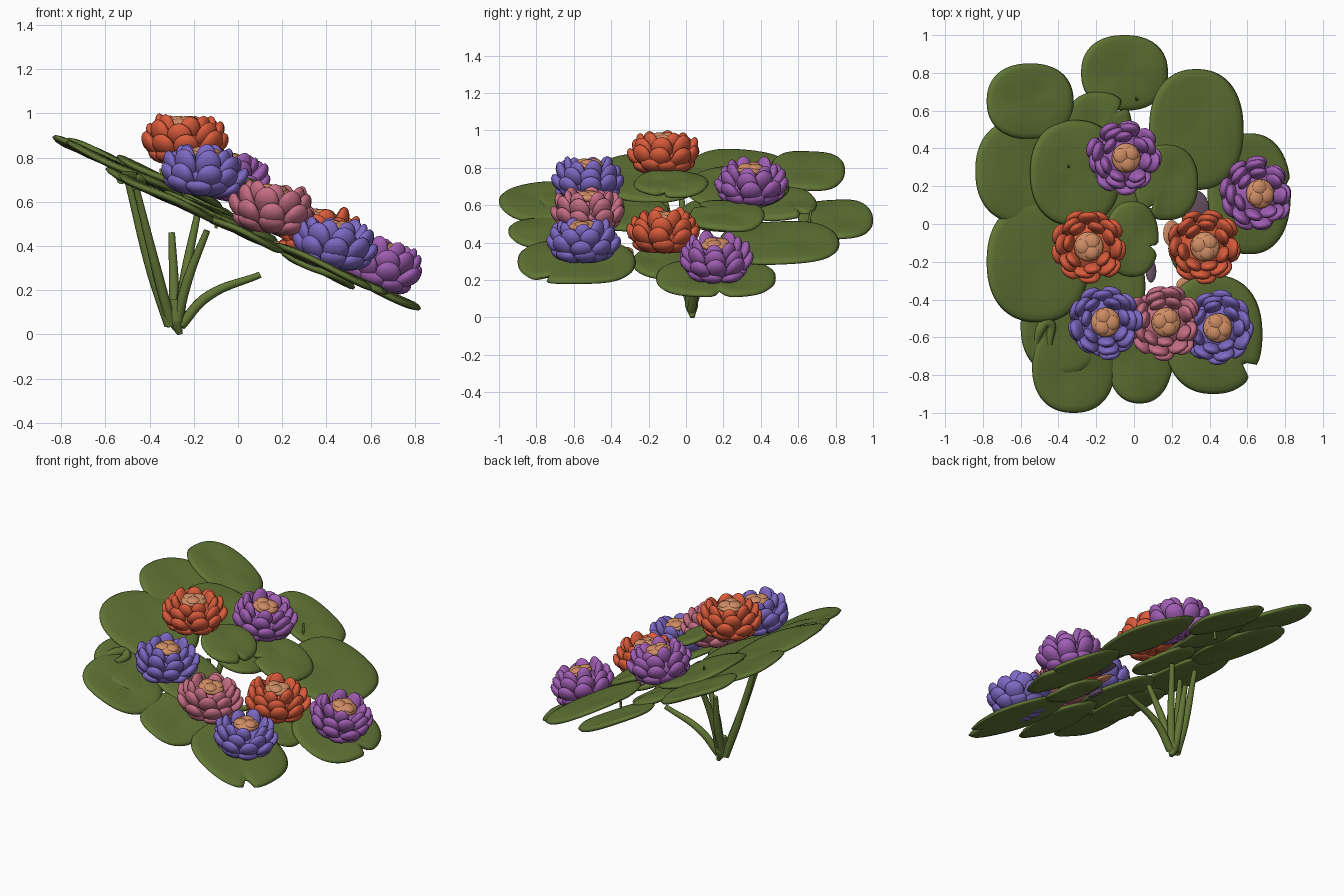
import bpy, bmesh, math, random
from mathutils import Vector, Matrix

if "Cube" in bpy.data.objects:
    bpy.data.objects.remove(bpy.data.objects["Cube"])

random.seed(4)
SLOPE = 0.45


def material(name, rgb):
    m = bpy.data.materials.new(name)
    m.diffuse_color = (*rgb, 1)
    m.use_nodes = True
    m.node_tree.nodes["Principled BSDF"].inputs["Base Color"].default_value = m.diffuse_color
    return m


GREEN = material("leaf green", (0.122, 0.180, 0.036))
RED = material("petal red", (0.70, 0.105, 0.044))
BLUE = material("petal blue", (0.205, 0.140, 0.55))
PINK = material("petal pink", (0.56, 0.155, 0.230))
PURPLE = material("petal purple", (0.350, 0.112, 0.450))
TAN = material("flower centre tan", (0.62, 0.262, 0.127))
MAUVE = material("faded mauve", (0.16, 0.10, 0.15))


def finish(bm, name, mat):
    bmesh.ops.recalc_face_normals(bm, faces=bm.faces)
    me = bpy.data.meshes.new(name)
    bm.to_mesh(me)
    bm.free()
    me.materials.append(mat)
    for p in me.polygons:
        p.use_smooth = True
    ob = bpy.data.objects.new(name, me)
    bpy.context.collection.objects.link(ob)
    return ob


def loft(bm, rings, cap=True):
    """Skin a list of closed point rings."""
    vs = [[bm.verts.new(p) for p in r] for r in rings]
    n = len(vs[0])
    for a, b in zip(vs, vs[1:]):
        for i in range(n):
            bm.faces.new((a[i], a[(i + 1) % n], b[(i + 1) % n], b[i]))
    if cap:
        bm.faces.new(vs[0])
        bm.faces.new(vs[-1])


def pad(i, cx, cy, rx, ry, lift, notch):
    """Rounded, optionally notched leaf lying on the common slope."""
    bm = bmesh.new()
    t = 0.018
    profile = [(0.03, t * .8), (0.5, t), (0.85, t), (0.95, t * .7), (1, 0),
               (0.95, -t * .7), (0.85, -t), (0.5, -t), (0.03, -t * .8)]
    z0 = 0.5 - 0.46 * cx + lift
    rings = []
    for r, z in profile:
        ring = []
        for k in range(72):
            a = 2 * math.pi * k / 72
            f = 1
            if notch is not None:
                d = (a - math.radians(notch) + math.pi) % (2 * math.pi) - math.pi
                f = 1 - 0.3 * math.exp(-(d / 0.08) ** 2)
            c, s = math.cos(a), math.sin(a)
            f *= (abs(c) ** 2.3 + abs(s) ** 2.3) ** (-1 / 2.3)
            x, y = rx * r * f * c, ry * r * f * s
            wave = 0.006 * r * math.sin(3 * a + i)
            ring.append((cx + x, cy + y, z0 - SLOPE * x + z + wave))
        rings.append(ring)
    loft(bm, rings)
    finish(bm, "lily_pad_%02d" % i, GREEN)


# Lily pads: centre x, y, radii, height above the slope, notch direction
pads = [
    (-0.05, 0.80, 0.23, 0.20, 0.00, None), (-0.55, 0.65, 0.23, 0.20, 0.03, None),
    (-0.58, 0.28, 0.26, 0.28, 0.01, None), (-0.51, -0.20, 0.27, 0.32, 0.01, None),
    (-0.31, 0.27, 0.24, 0.28, 0.05, None), (-0.19, 0.50, 0.18, 0.20, 0.02, 40),
    (0.33, 0.50, 0.25, 0.32, 0.05, None), (0.61, 0.16, 0.22, 0.32, -0.01, 5),
    (0.17, 0.22, 0.17, 0.20, 0.12, 235), (-0.01, -0.08, 0.14, 0.20, 0.21, 345),
    (-0.38, -0.54, 0.22, 0.26, -0.03, None), (-0.32, -0.75, 0.22, 0.25, -0.03, None),
    (0.03, -0.67, 0.18, 0.28, -0.03, None), (0.42, -0.585, 0.26, 0.315, -0.01, 322),
    (-0.14, -0.33, 0.20, 0.24, -0.01, None), (-0.10, 0.16, 0.17, 0.20, 0.00, None),
    (0.36, -0.13, 0.17, 0.16, -0.04, None),
]
for i, p in enumerate(pads):
    pad(i + 1, *p)


def petal(bm, M, ang, r0, r1, z0, z1, w, th):
    """Plump round-tipped petal curving out and up from the flower's axis."""
    rings = []
    n, steps = 10, 9
    er = Vector((math.cos(ang), math.sin(ang), 0))
    et = Vector((-math.sin(ang), math.cos(ang), 0))
    up = Vector((0, 0, 1))
    for k in range(steps + 1):
        u = 1 - (1 - k / steps) ** 1.5
        c = er * (r0 + (r1 - r0) * math.sin(u * math.pi / 2)) + up * (z0 + (z1 - z0) * u ** 1.5)
        tan = er * ((r1 - r0) * math.cos(u * math.pi / 2) * 1.57 + .001) + up * ((z1 - z0) * 1.5 * u ** .5)
        nor = tan.normalized().cross(et)
        v = min(1, u / 0.65)
        s = 0.45 + 0.55 * math.sin(v * math.pi / 2)
        if u > 0.65:
            s = max(0.05, math.sqrt(max(0, 1 - ((u - .65) / .35) ** 2)))
        rings.append([M @ (c + et * w * s * math.cos(2 * math.pi * j / n)
                           + nor * th * s * math.sin(2 * math.pi * j / n)) for j in range(n)])
    loft(bm, rings)


def ball(bm, M, p, r, h, ry=None):
    bmesh.ops.create_uvsphere(bm, u_segments=20, v_segments=12, radius=1,
                              matrix=M @ Matrix.Translation(p) @ Matrix.Diagonal((r, ry or r, h, 1)))


def flower(i, x, y, z, tilt, mat):
    M = Matrix.Translation((x, y, z)) @ Matrix.Rotation(tilt, 4, 'Y')
    bm = bmesh.new()
    # (count, start radius, end radius, start z, end z, half width, thickness)
    for n, r0, r1, z0, z1, w, th in [(8, .03, .155, .02, .085, .060, .028),
                                     (9, .04, .180, .04, .155, .058, .028),
                                     (8, .05, .160, .08, .205, .058, .028),
                                     (7, .05, .120, .11, .235, .048, .026)]:
        off = random.random()
        for k in range(n):
            j = random.uniform(-1, 1)
            petal(bm, M, 2 * math.pi * (k + off + .15 * j) / n, r0, r1 + .010 * j,
                  z0, z1 + .012 * random.uniform(-1, 1), w, th)
    ball(bm, M, (0, 0, 0.100), 0.14, 0.09)
    finish(bm, "flower_petals_%d" % i, mat)
    # Lumpy tan centre
    bm = bmesh.new()
    ball(bm, M, (0, 0, 0.195), 0.078, 0.028)
    for k in range(3):
        a = 2.1 * k + i
        ball(bm, M, (.03 * math.cos(a), .03 * math.sin(a), .207), .042, .022)
    finish(bm, "flower_centre_%d" % i, TAN)


flowers = [
    (-0.24, -0.12, 0.76, 0.0, RED), (-0.17, -0.52, 0.62, 0.1, BLUE),
    (0.14, -0.52, 0.45, 0.15, PINK), (0.42, -0.55, 0.29, 0.12, BLUE),
    (0.36, -0.12, 0.34, 0.08, RED), (0.61, 0.16, 0.20, 0.3, PURPLE),
    (-0.08, 0.35, 0.60, 0.2, PURPLE),
]
for i, f in enumerate(flowers):
    flower(i + 1, *f)

# Faded fallen petals under the front right flowers
for i, (x, y, z, rx, ry, mat) in enumerate([
        (0.32, 0.08, 0.36, 0.085, 0.10, MAUVE), (0.09, -0.25, 0.43, 0.03, 0.06, MAUVE),
        (0.20, -0.05, 0.40, 0.05, 0.07, TAN), (0.28, -0.32, 0.35, 0.06, 0.04, TAN)]):
    bm = bmesh.new()
    ball(bm, Matrix.Translation((x, y, z)) @ Matrix.Rotation(0.4, 4, 'Y'), (0, 0, 0), rx, 0.015, ry)
    finish(bm, "fallen_petal_%d" % (i + 1), mat)


def stem(name, pts, radii):
    cu = bpy.data.curves.new(name, 'CURVE')
    cu.dimensions = '3D'
    cu.bevel_depth = 1
    cu.bevel_resolution = 3
    cu.use_fill_caps = True
    sp = cu.splines.new('BEZIER')
    sp.bezier_points.add(len(pts) - 1)
    for b, p, r in zip(sp.bezier_points, pts, radii):
        b.co, b.radius = p, r
        b.handle_left_type = b.handle_right_type = 'AUTO'
    cu.materials.append(GREEN)
    ob = bpy.data.objects.new(name, cu)
    bpy.context.collection.objects.link(ob)


# Stems fanning out from one foot
ends = [((-0.39, 0.01, 0.28), (-0.50, -0.03, 0.70)), ((-0.36, -0.03, 0.26), (-0.46, -0.12, 0.66)),
        ((-0.29, 0.08, 0.22), (-0.30, 0.12, 0.46)), ((-0.23, 0.00, 0.24), (-0.14, -0.03, 0.47)),
        ((-0.24, 0.06, 0.26), (-0.18, 0.14, 0.56)), ((-0.14, 0.05, 0.17), (0.10, 0.07, 0.27))]
for i, (mid, end) in enumerate(ends):
    foot = (-0.31 + 0.01 * i, 0.03, 0.04)
    stem("stem_%d" % (i + 1), [foot, mid, end], [0.024, 0.023, 0.015])
stem("stem_foot", [(-0.262, 0.035, 0.0), (-0.28, 0.03, 0.06), (-0.285, 0.03, 0.16)], [0.012, 0.036, 0.03])

# Small sprigs on the pads
for i, (x, y, z0, z1) in enumerate([(-0.35, 0.30, 0.66, 0.75), (-0.10, 0.64, 0.48, 0.58),
                                    (0.01, 0.66, 0.48, 0.57)]):
    stem("sprig_%d" % (i + 1), [(x, y, z0), (x + .005, y, (z0 + z1) / 2), (x, y + .01, z1)], [.008, .008, .006])
# Curled young leaf on the left front
stem("curled_leaf", [(-0.53, -0.66, 0.70), (-0.50, -0.56, 0.71), (-0.46, -0.52, 0.70), (-0.45, -0.64, 0.68)],
     [.02, .03, .03, .02])
